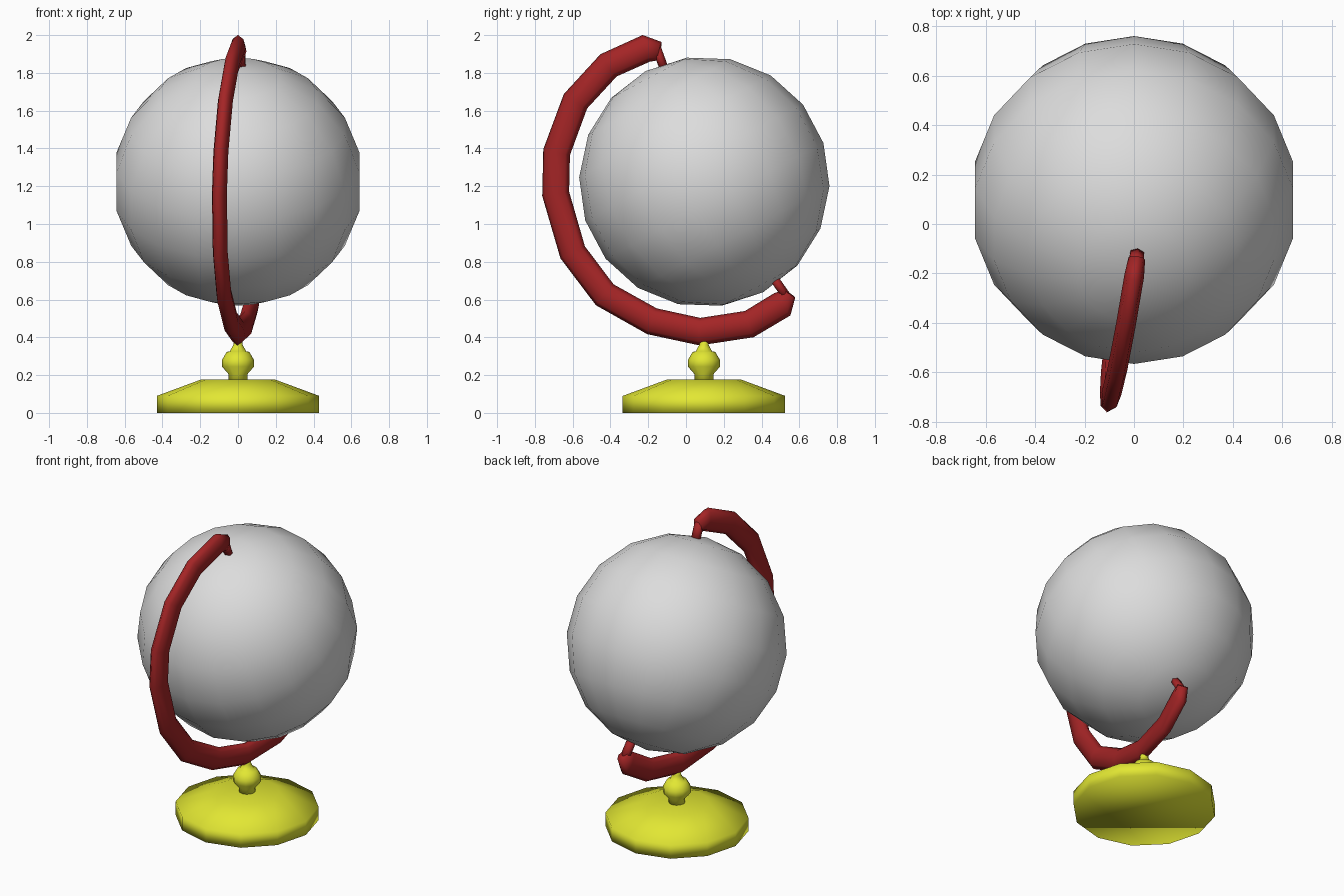
import bpy
import bmesh
from math import sin, cos, pi, radians
from mathutils import Vector, Matrix

cube = bpy.data.objects.get("Cube")
if cube:
    bpy.data.objects.remove(cube, do_unlink=True)


def material(name, color):
    m = bpy.data.materials.new(name)
    m.use_nodes = True
    m.diffuse_color = (*color, 1)
    m.node_tree.nodes["Principled BSDF"].inputs["Base Color"].default_value = (*color, 1)
    return m


grey = material("light grey", (0.72, 0.72, 0.72))
red = material("dark red", (0.37, 0.018, 0.019))
yellow = material("yellow", (0.80, 0.84, 0.035))


def skin(name, rings, mat):
    """Bridge a list of equal rings of points, cap both ends, shade smooth."""
    bm = bmesh.new()
    loops = [[bm.verts.new(p) for p in ring] for ring in rings]
    n = len(loops[0])
    for a, b in zip(loops, loops[1:]):
        for i in range(n):
            j = (i + 1) % n
            bm.faces.new((a[i], a[j], b[j], b[i]))
    bm.faces.new(loops[0][::-1])
    bm.faces.new(loops[-1])
    bmesh.ops.remove_doubles(bm, verts=bm.verts, dist=0.0005)
    bmesh.ops.recalc_face_normals(bm, faces=bm.faces)
    for f in bm.faces:
        f.smooth = True
    mesh = bpy.data.meshes.new(name)
    bm.to_mesh(mesh)
    bm.free()
    mesh.materials.append(mat)
    obj = bpy.data.objects.new(name, mesh)
    bpy.context.collection.objects.link(obj)
    return obj


def lathe(name, profile, sides, mat, center, tilt=0):
    """Spin (radius, height) points round z, with one corner on +y."""
    place = Matrix.Translation(center) @ Matrix.Rotation(tilt, 4, "X")
    turns = [pi / 2 + 2 * pi * i / sides for i in range(sides)]
    rings = [[place @ Vector((r * cos(t), r * sin(t), z)) for t in turns] for r, z in profile]
    return skin(name, rings, mat)


# Base and turned post
foot = (0, 0.095, 0)
lathe("base", [(0.43, 0), (0.43, 0.09), (0.195, 0.177)], 12, yellow, foot)
lathe("post", [(0.05, 0.16), (0.05, 0.205), (0.085, 0.245), (0.085, 0.28), (0.06, 0.323),
               (0.043, 0.326), (0.025, 0.36), (0.025, 0.4)], 12, yellow, foot)

# Globe, a coarse ball on a tilted axis
R, bands = 0.663, 9
arc = [pi * k / bands for k in range(bands + 1)]
lathe("globe", [(R * sin(a), -R * cos(a)) for a in arc], 2 * bands, grey,
      (0, 0.097, 1.224), radians(28))

# Arm: flattened tube in a slightly turned plane, slimmer at the ends
SLOPE_Y, SLOPE_Z = 0.157, 0.031
normal = Vector((1, -SLOPE_Y, -SLOPE_Z)).normalized()


def on_plane(y, z):
    return Vector((-0.026 + SLOPE_Y * y + SLOPE_Z * z, y, z))


def tube(name, path, sizes, mat, sides=8):
    pts = [on_plane(*p) for p in path]
    rings = []
    for i, (p, (deep, wide)) in enumerate(zip(pts, sizes)):
        along = pts[min(i + 1, len(pts) - 1)] - pts[max(i - 1, 0)]
        out = along.cross(normal).normalized()
        rings.append([p + out * deep * cos(t) + normal * wide * sin(t)
                      for t in (2 * pi * k / sides for k in range(sides))])
    return skin(name, rings, mat)


path = [(-0.14, 1.915), (-0.21, 1.93), (-0.41, 1.84), (-0.585, 1.65), (-0.685, 1.38),
        (-0.69, 1.16), (-0.60, 0.85), (-0.43, 0.625), (-0.18, 0.485), (0.074, 0.43),
        (0.335, 0.47), (0.51, 0.575), (0.55, 0.63)]
sizes = [(0.05, 0.034)] + [(0.073, 0.04)] * (len(path) - 2) + [(0.035, 0.034)]
tube("arm", path, sizes, red)

# Pins holding the globe at both poles
for name, ends in (("upper_pin", [(-0.155, 1.93), (-0.115, 1.82)]),
                   ("lower_pin", [(0.53, 0.62), (0.46, 0.72)])):
    tube(name, ends, [(0.024, 0.032)] * 2, red, 6)
